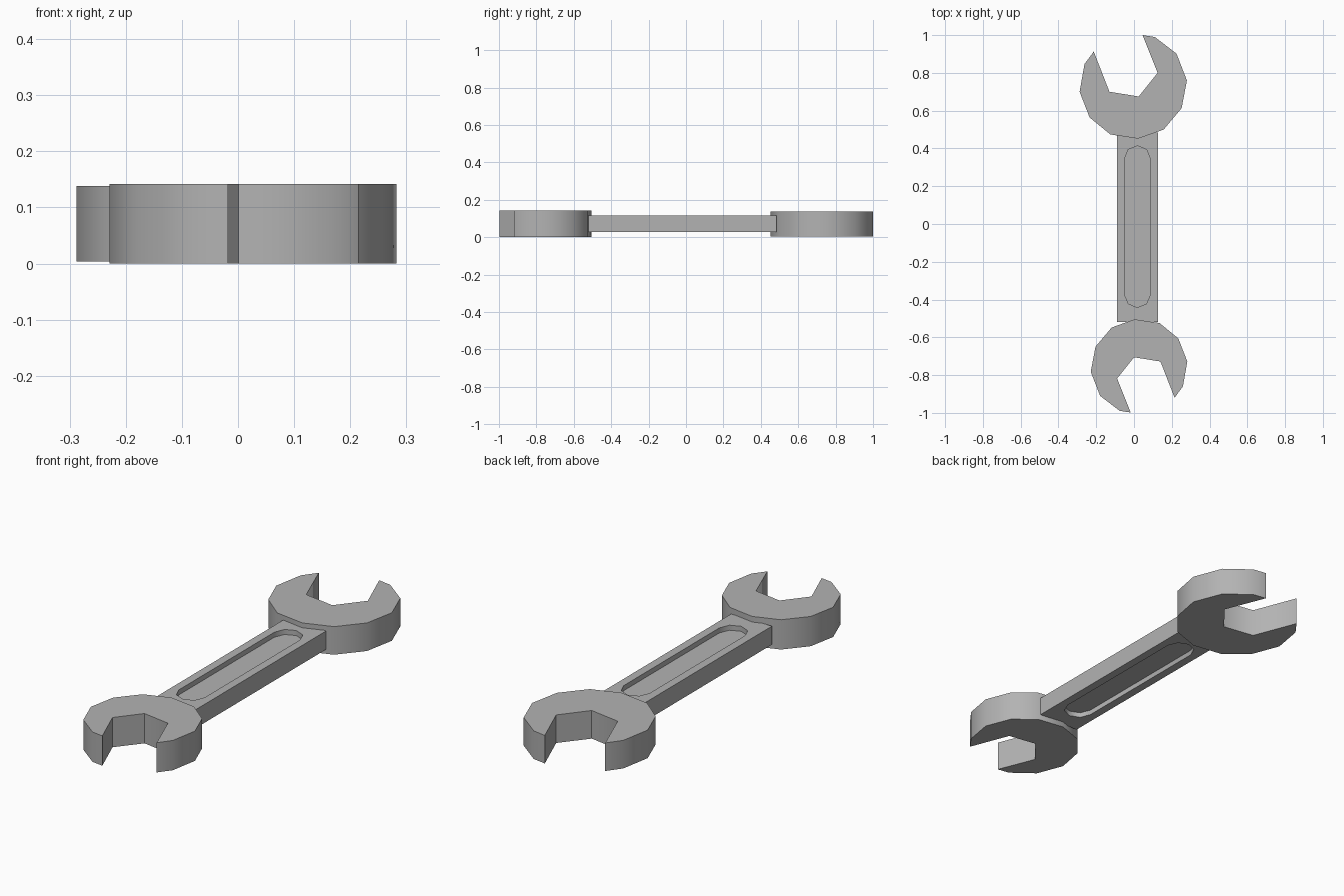
import bpy, bmesh, math

if "Cube" in bpy.data.objects:
    bpy.data.objects.remove(bpy.data.objects["Cube"], do_unlink=True)

# Single steel colour
steel = bpy.data.materials.new("steel grey")
steel.use_nodes = True
steel.diffuse_color = (0.45, 0.45, 0.45, 1)
steel.node_tree.nodes["Principled BSDF"].inputs["Base Color"].default_value = (0.45, 0.45, 0.45, 1)


def prism(name, outline, z0, z1):
    """Extrude a flat outline from z0 up to z1."""
    bm = bmesh.new()
    base = bm.faces.new([bm.verts.new((x, y, z0)) for x, y in outline])
    top = bmesh.ops.extrude_face_region(bm, geom=[base])["geom"]
    verts = [v for v in top if isinstance(v, bmesh.types.BMVert)]
    bmesh.ops.translate(bm, verts=verts, vec=(0, 0, z1 - z0))
    bmesh.ops.recalc_face_normals(bm, faces=bm.faces)
    mesh = bpy.data.meshes.new(name)
    bm.to_mesh(mesh)
    bm.free()
    mesh.materials.append(steel)
    obj = bpy.data.objects.new(name, mesh)
    bpy.context.collection.objects.link(obj)
    return obj


def activate(obj):
    bpy.ops.object.select_all(action="DESELECT")
    obj.select_set(True)
    bpy.context.view_layer.objects.active = obj


# Open jaw outline: outer arc, then the hexagonal mouth
jaw = [(0.045, 1.0), (0.11, 0.99), (0.225, 0.902), (0.28, 0.76), (0.252, 0.613),
       (0.157, 0.5), (0.022, 0.452), (-0.125, 0.474), (-0.235, 0.564),
       (-0.288, 0.7), (-0.262, 0.847), (-0.213, 0.913),
       (-0.13, 0.7), (0.025, 0.675), (0.125, 0.8)]
back_jaw = prism("back_jaw", jaw, 0.004, 0.138)

# The front jaw is the same shape, turned round and slightly smaller
front_jaw = prism("front_jaw", [(0.023 - 0.9 * x, -0.098 - 0.9 * y) for x, y in jaw], 0, 0.142)

# Handle bar
mid, half = 0.018, 0.108
low, high = 0.027, 0.115
handle = prism("handle", [(mid - half, -0.52), (mid + half, -0.52),
                          (mid + half, 0.485), (mid - half, 0.485)], low, high)

# Round-ended recess cut into both faces of the handle
radius, depth = 0.068, 0.024
slot = []
for end, start in ((0.346, 0), (-0.374, math.pi)):
    for i in range(5):
        a = start + i * math.pi / 4
        slot.append((mid + radius * math.cos(a), end + radius * math.sin(a)))
for z0, z1 in ((high - depth, high + 0.1), (low - 0.1, low + depth)):
    cutter = prism("slot_cutter", slot, z0, z1)
    cutter.hide_render = True
    cut = handle.modifiers.new("slot", "BOOLEAN")
    cut.operation = "DIFFERENCE"
    cut.solver = "EXACT"
    cut.object = cutter
    activate(handle)
    bpy.ops.object.modifier_apply(modifier=cut.name)
    bpy.data.objects.remove(cutter, do_unlink=True)

# Smooth the faceted rims, keeping the hard corners
for obj in (back_jaw, front_jaw, handle):
    activate(obj)
    bpy.ops.object.shade_smooth_by_angle(angle=math.radians(60))
